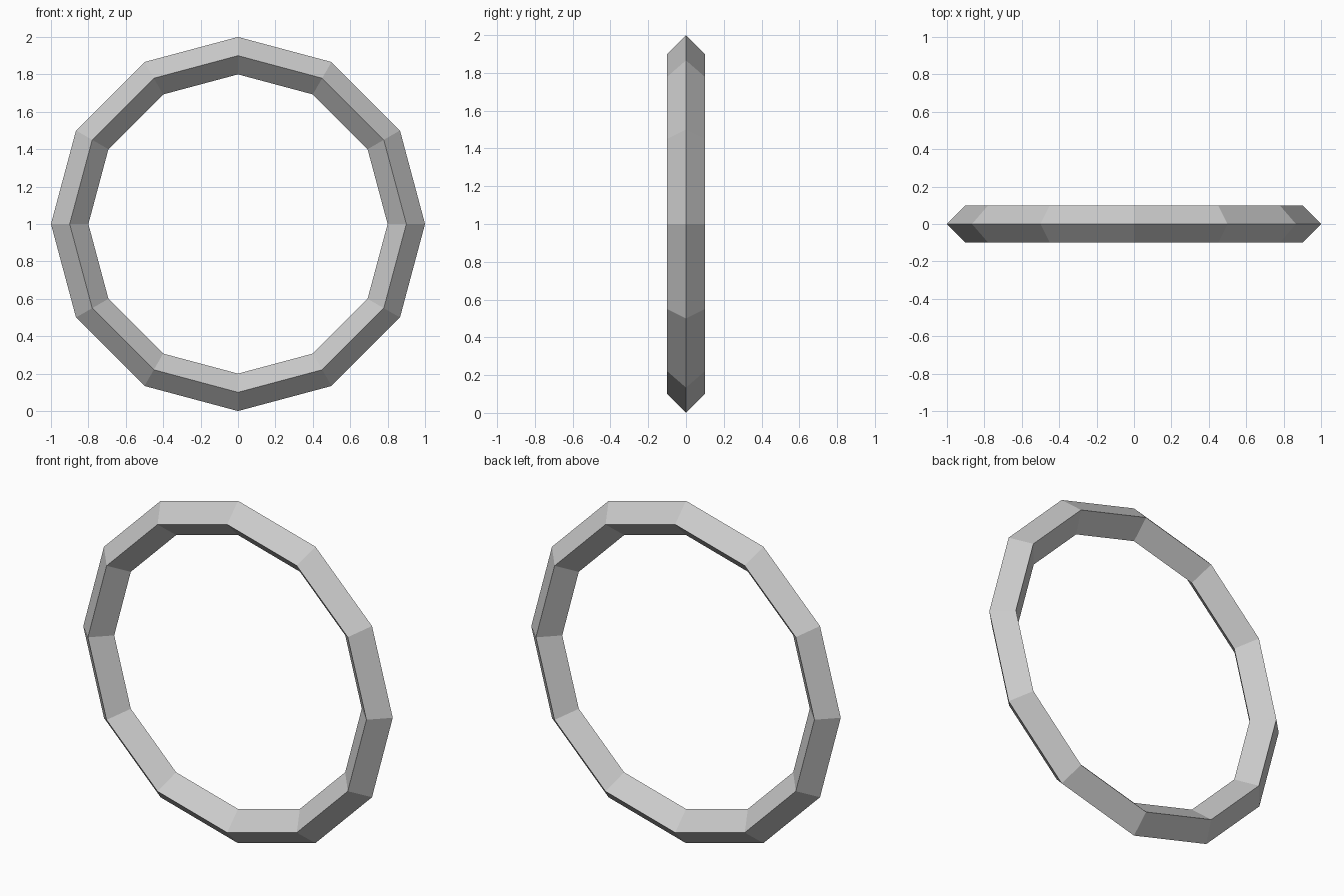
import bpy
from math import pi

if "Cube" in bpy.data.objects:
    bpy.data.objects.remove(bpy.data.objects["Cube"])

# Upright ring: 12 segments around, diamond cross-section, flat faces
bpy.ops.mesh.primitive_torus_add(
    major_segments=12, minor_segments=4,
    major_radius=0.9, minor_radius=0.1,
    location=(0, 0, 1), rotation=(pi / 2, 0, 0))
ring = bpy.context.object
ring.name = "ring"
bpy.ops.object.shade_flat()
